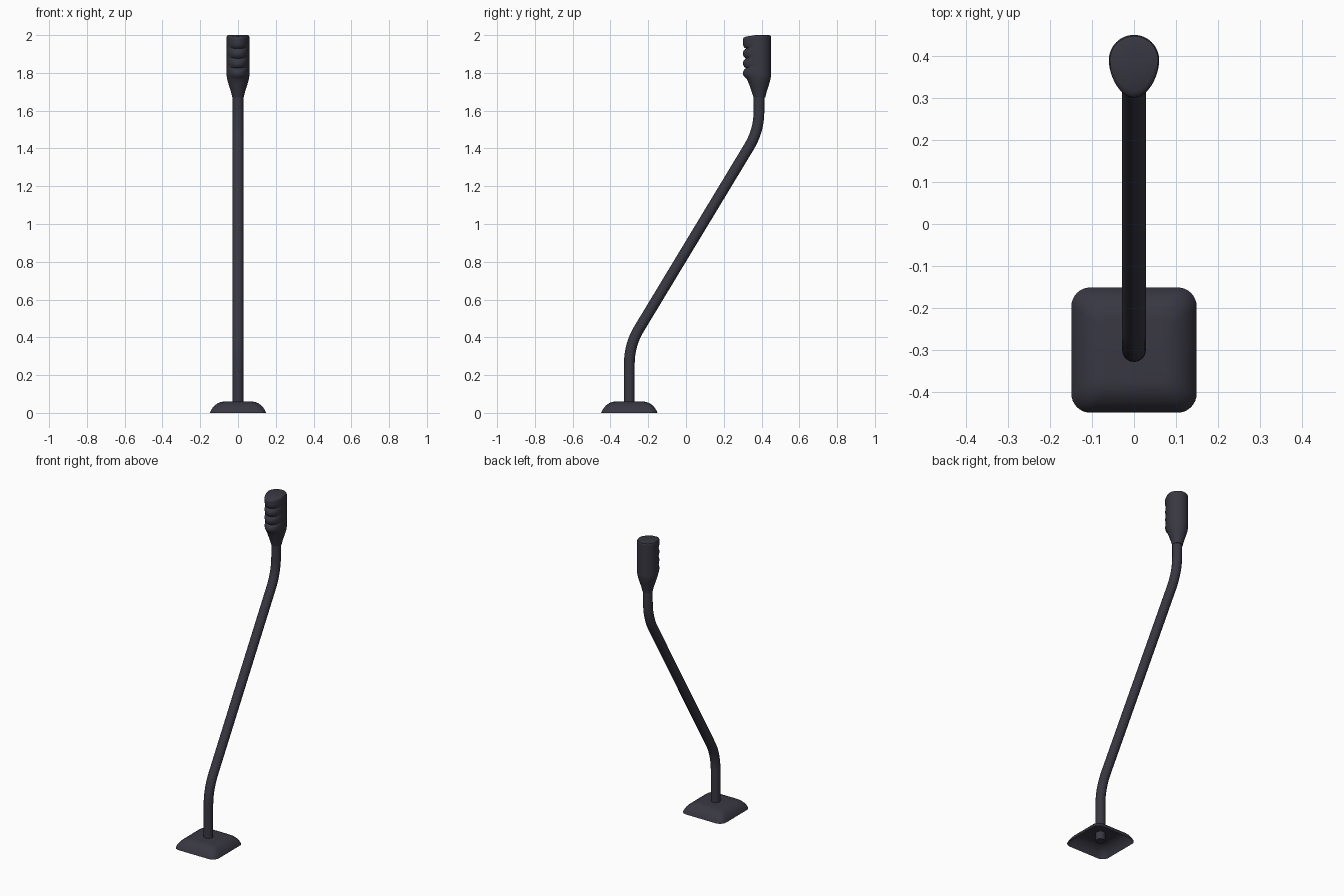
import bpy, bmesh, math
from mathutils import Vector

if "Cube" in bpy.data.objects:
    bpy.data.objects.remove(bpy.data.objects["Cube"])

mat = bpy.data.materials.new("dark slate")
mat.diffuse_color = (0.04, 0.039, 0.054, 1)
mat.use_nodes = True
mat.node_tree.nodes["Principled BSDF"].inputs["Base Color"].default_value = mat.diffuse_color


def loft(name, rings, cap_bottom, angle):
    """Skin a stack of equal-length rings; the top is always capped."""
    bm = bmesh.new()
    rows = [[bm.verts.new(p) for p in ring] for ring in rings]
    n = len(rows[0])
    for a, b in zip(rows, rows[1:]):
        for i in range(n):
            j = (i + 1) % n
            bm.faces.new((a[i], a[j], b[j], b[i]))
    bm.faces.new(rows[-1])
    if cap_bottom:
        bm.faces.new(rows[0][::-1])
    me = bpy.data.meshes.new(name)
    bm.to_mesh(me)
    bm.free()
    me.materials.append(mat)
    ob = bpy.data.objects.new(name, me)
    bpy.context.collection.objects.link(ob)
    finish(ob, angle)


def finish(ob, angle):
    bpy.ops.object.select_all(action='DESELECT')
    ob.select_set(True)
    bpy.context.view_layer.objects.active = ob
    bpy.ops.object.shade_smooth_by_angle(angle=math.radians(angle))


# Base: hollow rounded-square dome, open underneath
def rounded_square(half, r, z, cy=-0.30, seg=8):
    pts = []
    for k, (sx, sy) in enumerate([(1, 1), (-1, 1), (-1, -1), (1, -1)]):
        for i in range(seg + 1):
            a = math.pi / 2 * (k + i / seg)
            pts.append((sx * (half - r) + r * math.cos(a),
                        cy + sy * (half - r) + r * math.sin(a), z))
    return pts


profile = [(0.149, 0), (0.143, 0.014), (0.134, 0.028), (0.122, 0.041),
           (0.106, 0.052), (0.09, 0.058), (0.075, 0.06)]
loft("base", [rounded_square(h, 0.045 * h / 0.149, z) for h, z in profile], False, 50)


# Stem: bent round tube, with filleted corners
def fillet(a, corner, b, d, steps=10):
    p = corner + (a - corner).normalized() * d
    q = corner + (b - corner).normalized() * d
    return [(1 - t) ** 2 * p + 2 * t * (1 - t) * corner + t * t * q
            for t in (i / steps for i in range(steps + 1))]


ends = [Vector((0, -0.30, 0.01)), Vector((0, -0.30, 0.36)),
        Vector((0, 0.386, 1.495)), Vector((0, 0.386, 1.70))]
path = [ends[0]] + fillet(*ends[:3], 0.10) + fillet(*ends[1:], 0.10) + [ends[3]]
cu = bpy.data.curves.new("stem", 'CURVE')
cu.dimensions = '3D'
cu.bevel_depth = 0.0285
cu.bevel_resolution = 6
cu.use_fill_caps = True
sp = cu.splines.new('POLY')
sp.points.add(len(path) - 1)
for pt, co in zip(sp.points, path):
    pt.co = (*co, 1)
cu.materials.append(mat)
stem = bpy.data.objects.new("stem", cu)
bpy.context.collection.objects.link(stem)
bpy.ops.object.select_all(action='DESELECT')
stem.select_set(True)
bpy.context.view_layer.objects.active = stem
bpy.ops.object.convert(target='MESH')
finish(bpy.context.view_layer.objects.active, 40)


# Head: teardrop section, tapered neck, scalloped ridges on the front
def head_ring(z, r, front, tilt, n=48, cy=0.39):
    pts = []
    for i in range(n):
        a = 2 * math.pi * i / n
        s, c = math.sin(a), math.cos(a)
        w = max(0, -s)
        depth = r + (front - r) * w ** 0.6 if s < 0 else r
        pts.append((r * c, cy + depth * s, z - tilt * w * w))
    return pts


rings = [head_ring(1.67, 0.03, 0.032, 0), head_ring(1.70, 0.037, 0.042, 0),
         head_ring(1.74, 0.05, 0.056, 0), head_ring(1.765, 0.057, 0.066, 0.002)]
STEPS, BUMPS, LOW, HIGH = 32, 4, 1.785, 1.992
for i in range(STEPS + 1):
    t = i / STEPS
    bump = abs(math.sin(math.pi * BUMPS * t)) ** 0.7
    if t > 1 - 0.5 / BUMPS:
        bump = 1
    rings.append(head_ring(LOW + (HIGH - LOW) * t, 0.06, 0.073 + 0.016 * bump, 0.012))
rings.append(head_ring(1.998, 0.057, 0.085, 0.012))
rings.append(head_ring(2.0, 0.05, 0.074, 0.008))
rings.append(head_ring(2.0, 0.02, 0.022, 0))
loft("microphone_head", rings, True, 45)
